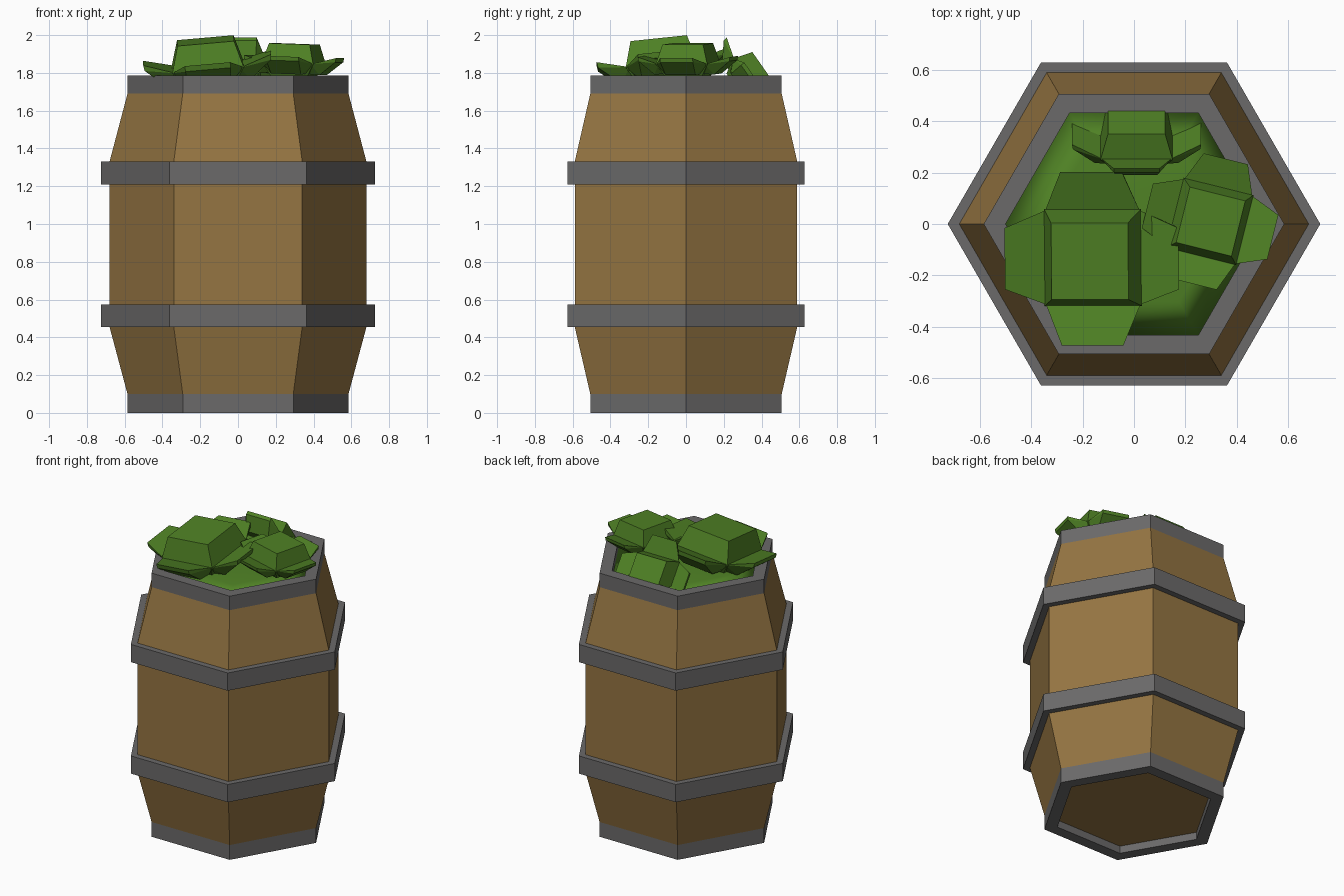
import bpy, bmesh, math
from mathutils import Matrix, Vector, Euler

if "Cube" in bpy.data.objects:
    bpy.data.objects.remove(bpy.data.objects["Cube"])


def material(name, rgb):
    m = bpy.data.materials.new(name)
    m.diffuse_color = (*rgb, 1)
    m.use_nodes = True
    m.node_tree.nodes["Principled BSDF"].inputs["Base Color"].default_value = m.diffuse_color
    return m


WOOD = material("brown wood", (0.30, 0.178, 0.055))
IRON = material("grey iron", (0.146, 0.143, 0.143))
LEAF = material("leaf green", (0.078, 0.22, 0.018))


def finish(name, bm, mat):
    bmesh.ops.recalc_face_normals(bm, faces=bm.faces)
    me = bpy.data.meshes.new(name)
    bm.to_mesh(me)
    bm.free()
    me.materials.append(mat)
    ob = bpy.data.objects.new(name, me)
    bpy.context.collection.objects.link(ob)
    return ob


def hex_lathe(name, profile, mat, ring=False):
    """Sweep (radius, z) points round six sides; capped, or closed as a ring."""
    bm = bmesh.new()
    loops = [[bm.verts.new((r * math.cos(math.radians(60 * i)),
                            r * math.sin(math.radians(60 * i)), z)) for i in range(6)]
             for r, z in profile]
    pairs = list(zip(loops, loops[1:]))
    if ring:
        pairs.append((loops[-1], loops[0]))
    else:
        bm.faces.new(loops[0])
        bm.faces.new(loops[-1])
    for a, b in pairs:
        for i in range(6):
            j = (i + 1) % 6
            bm.faces.new((a[i], a[j], b[j], b[i]))
    return finish(name, bm, mat)


def hull(bm, points):
    verts = [bm.verts.new(p) for p in points]
    bmesh.ops.convex_hull(bm, input=verts)


def square(half, z):
    return [Vector((x * half, y * half, z)) for x in (-1, 1) for y in (-1, 1)]


def cabbage(name, loc, rot, scale):
    bm = bmesh.new()
    # chunky heart
    hull(bm, square(0.15, 0.14) + square(0.19, 0.0) + square(0.13, -0.1))
    # four outer leaves: (half width, distance out, height)
    leaf = [(0.19, 0.17, 0.0), (0.12, 0.34, 0.05), (0.12, 0.335, 0.02),
            (0.11, 0.22, -0.075), (0.13, 0.12, -0.07)]
    for k in range(4):
        turn = Matrix.Rotation(math.radians(90 * k), 3, 'Z')
        hull(bm, [turn @ Vector((s * w, d, h)) for w, d, h in leaf for s in (-1, 1)])
    ob = finish(name, bm, LEAF)
    ob.location = loc
    ob.rotation_euler = Euler([math.radians(a) for a in rot])
    ob.scale = (scale,) * 3


# barrel body
hex_lathe("barrel_body", [(0.52, 0.05), (0.52, 0.1), (0.585, 0.1), (0.68, 0.455),
                          (0.68, 1.33), (0.585, 1.69), (0.52, 1.69), (0.52, 1.66)], WOOD)

# end rims and hoops
for name, inner, outer, low, high in (
        ("bottom_rim", 0.5, 0.585, 0.0, 0.1), ("lower_hoop", 0.66, 0.725, 0.455, 0.575),
        ("upper_hoop", 0.66, 0.725, 1.21, 1.33), ("top_rim", 0.5, 0.585, 1.69, 1.785)):
    hex_lathe(name, [(inner, low), (outer, low), (outer, high), (inner, high)], IRON, ring=True)

# low mound of greens filling the barrel mouth
mound = hex_lathe("greens_mound", [(0.51, 1.73), (0.35, 1.755), (0.12, 1.765)], LEAF)
mound.data.polygons.foreach_set("use_smooth", [True] * len(mound.data.polygons))

# three cabbages
cabbage("large_cabbage", (-0.16, -0.13, 1.832), (6, -5, 0), 1.0)
cabbage("right_cabbage", (0.295, 0.01, 1.85), (0, 2, -14), 0.74)
cabbage("back_cabbage", (0.01, 0.33, 1.76), (-55, 0, 0), 0.74)
